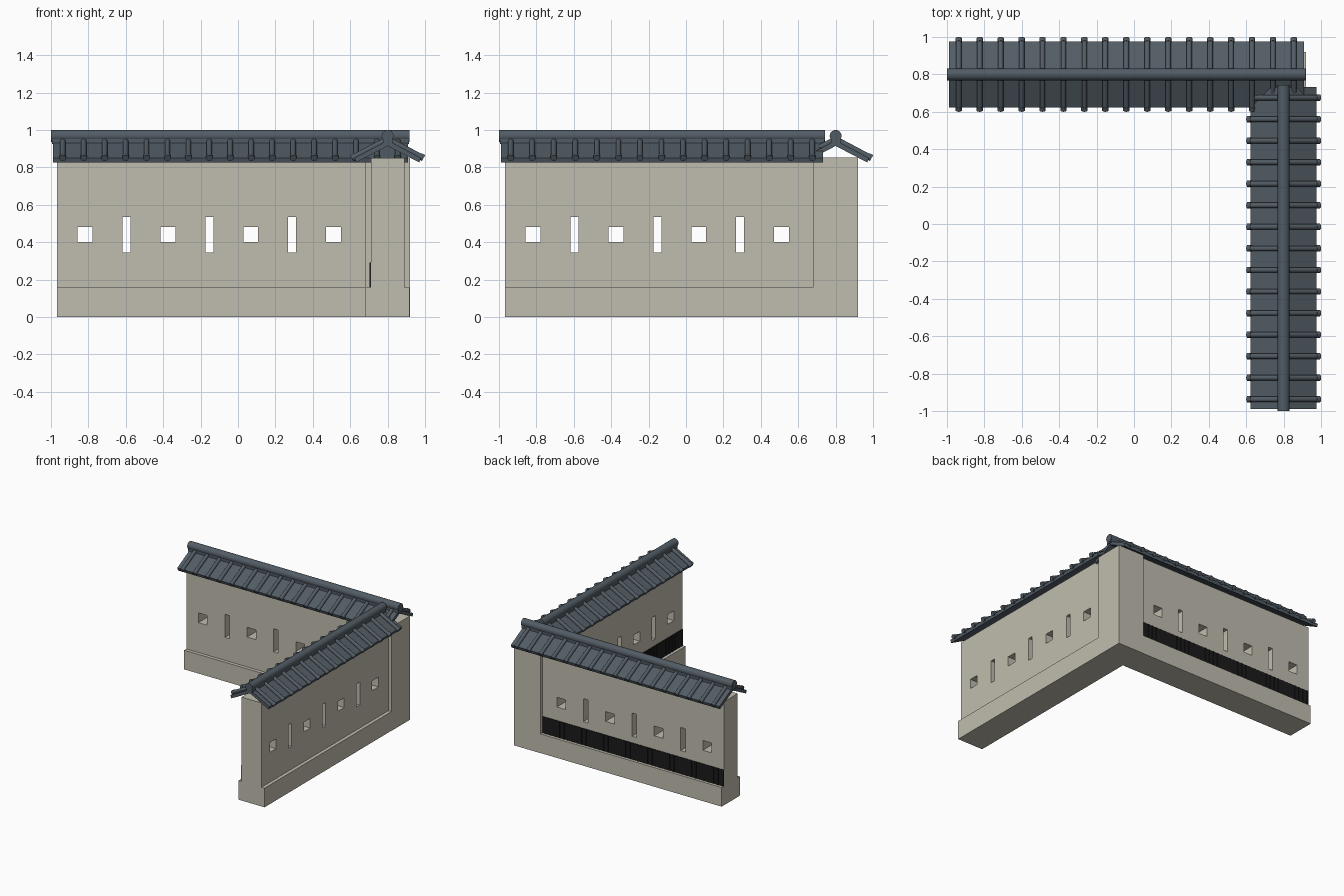
import bpy, bmesh, math
from mathutils import Matrix, Vector

if "Cube" in bpy.data.objects:
    bpy.data.objects.remove(bpy.data.objects["Cube"])


def material(name, rgb):
    m = bpy.data.materials.new(name)
    m.diffuse_color = (*rgb, 1)
    m.use_nodes = True
    m.node_tree.nodes["Principled BSDF"].inputs["Base Color"].default_value = m.diffuse_color
    return m


PLASTER = material("beige plaster", (0.53, 0.505, 0.425))
TILE = material("slate blue tile", (0.085, 0.108, 0.13))
BOARD = material("black board", (0.011, 0.011, 0.011))


def finish(bm, name, mat, frame=Matrix(), smooth=False):
    bmesh.ops.recalc_face_normals(bm, faces=bm.faces)
    me = bpy.data.meshes.new(name)
    bm.to_mesh(me)
    bm.free()
    me.materials.append(mat)
    ob = bpy.data.objects.new(name, me)
    bpy.context.collection.objects.link(ob)
    ob.matrix_world = frame
    if smooth:
        bpy.ops.object.select_all(action='DESELECT')
        ob.select_set(True)
        bpy.context.view_layer.objects.active = ob
        bpy.ops.object.shade_smooth_by_angle(angle=math.radians(40))
    return ob


def box(bm, x0, x1, y0, y1, z0, z1):
    size = Matrix.Diagonal((x1 - x0, y1 - y0, z1 - z0, 1))
    mid = Matrix.Translation(((x0 + x1) / 2, (y0 + y1) / 2, (z0 + z1) / 2))
    bmesh.ops.create_cube(bm, size=1, matrix=mid @ size)


def rod(bm, a, b, r, sides):
    a, b = Vector(a), Vector(b)
    rot = (b - a).to_track_quat('Z', 'Y').to_matrix().to_4x4()
    bmesh.ops.create_cone(bm, cap_ends=True, segments=sides, radius1=r, radius2=r,
                          depth=(b - a).length, matrix=Matrix.Translation((a + b) / 2) @ rot)


def extrude_x(bm, profile, x0, x1):
    face = bm.faces.new([bm.verts.new((x0, y, z)) for y, z in profile])
    new = bmesh.ops.extrude_face_region(bm, geom=[face])['geom']
    bmesh.ops.translate(bm, vec=(x1 - x0, 0, 0),
                        verts=[v for v in new if isinstance(v, bmesh.types.BMVert)])


def wing(tag, frame, roof_end, tiles, pitch):
    """One wall with its roof, running along local x, weatherboard on local +y."""
    # stepped stone base
    bm = bmesh.new()
    box(bm, -0.967, 0.70, -0.118, 0.118, 0, 0.157)
    finish(bm, tag + "_wall_base", PLASTER, frame)

    # upper wall with alternating square and slit loopholes
    bm = bmesh.new()
    box(bm, -0.967, 0.70, -0.09, 0.09, 0.15, 0.85)
    wall = finish(bm, tag + "_upper_wall", PLASTER, frame)
    bm = bmesh.new()
    for i in range(7):
        x = -0.817 + i * 0.2213
        w, z0, z1 = (0.021, 0.345, 0.535) if i % 2 else (0.04, 0.402, 0.482)
        box(bm, x - w, x + w, -0.2, 0.2, z0, z1)
    cutter = finish(bm, tag + "_loophole_cutter", PLASTER, frame)
    cutter.hide_render = True
    mod = wall.modifiers.new("loopholes", 'BOOLEAN')
    mod.operation, mod.solver, mod.object = 'DIFFERENCE', 'EXACT', cutter
    bpy.context.view_layer.update()
    deps = bpy.context.evaluated_depsgraph_get()
    cut = bpy.data.meshes.new_from_object(wall.evaluated_get(deps))
    wall.modifiers.clear()
    wall.data = cut
    bpy.data.objects.remove(cutter)

    # dark weatherboard with thin battens
    bm = bmesh.new()
    box(bm, -0.967, 0.682, 0.088, 0.094, 0.155, 0.292)
    for i in range(42):
        x = -0.96 + i * 0.04
        if x < 0.67:
            box(bm, x, x + 0.012, 0.09, 0.097, 0.155, 0.292)
    finish(bm, tag + "_weatherboard", BOARD, frame)

    # pitched roof slab
    slope, half = 0.53, 0.177
    top = 0.944
    eave = top - slope * half
    bm = bmesh.new()
    extrude_x(bm, [(0, top), (half, eave), (half - 0.008, eave - 0.024), (0, top - 0.03),
                   (-half + 0.008, eave - 0.024), (-half, eave)], -0.988, roof_end - 0.01)
    finish(bm, tag + "_roof_slab", TILE, frame)

    # round cover tiles with eave caps on both slopes
    bm = bmesh.new()
    for i in range(tiles):
        x = -0.937 + i * pitch
        for s in (-1, 1):
            def at(d):
                return (x, s * d, top + 0.007 - slope * d)
            rod(bm, at(0.01), at(0.185), 0.015, 10)
            rod(bm, at(0.172), at(0.192), 0.018, 10)
    finish(bm, tag + "_cover_tiles", TILE, frame, True)

    # ridge: bedding course and round cap
    bm = bmesh.new()
    box(bm, -0.995, roof_end - 0.003, -0.026, 0.026, 0.925, 0.955)
    rod(bm, (-1, 0, 0.968), (roof_end, 0, 0.968), 0.032, 16)
    finish(bm, tag + "_ridge", TILE, frame, True)


wing("rear", Matrix.Translation((0, 0.8, 0)), 0.918, 17, 0.112)
wing("side", Matrix.Translation((0.8, 0, 0)) @ Matrix.Rotation(math.pi / 2, 4, 'Z'),
     0.743, 15, 0.1152)

# corner pier joining the two walls
bm = bmesh.new()
box(bm, 0.68, 0.92, 0.68, 0.92, 0, 0.853)
finish(bm, "corner_pier", PLASTER)
